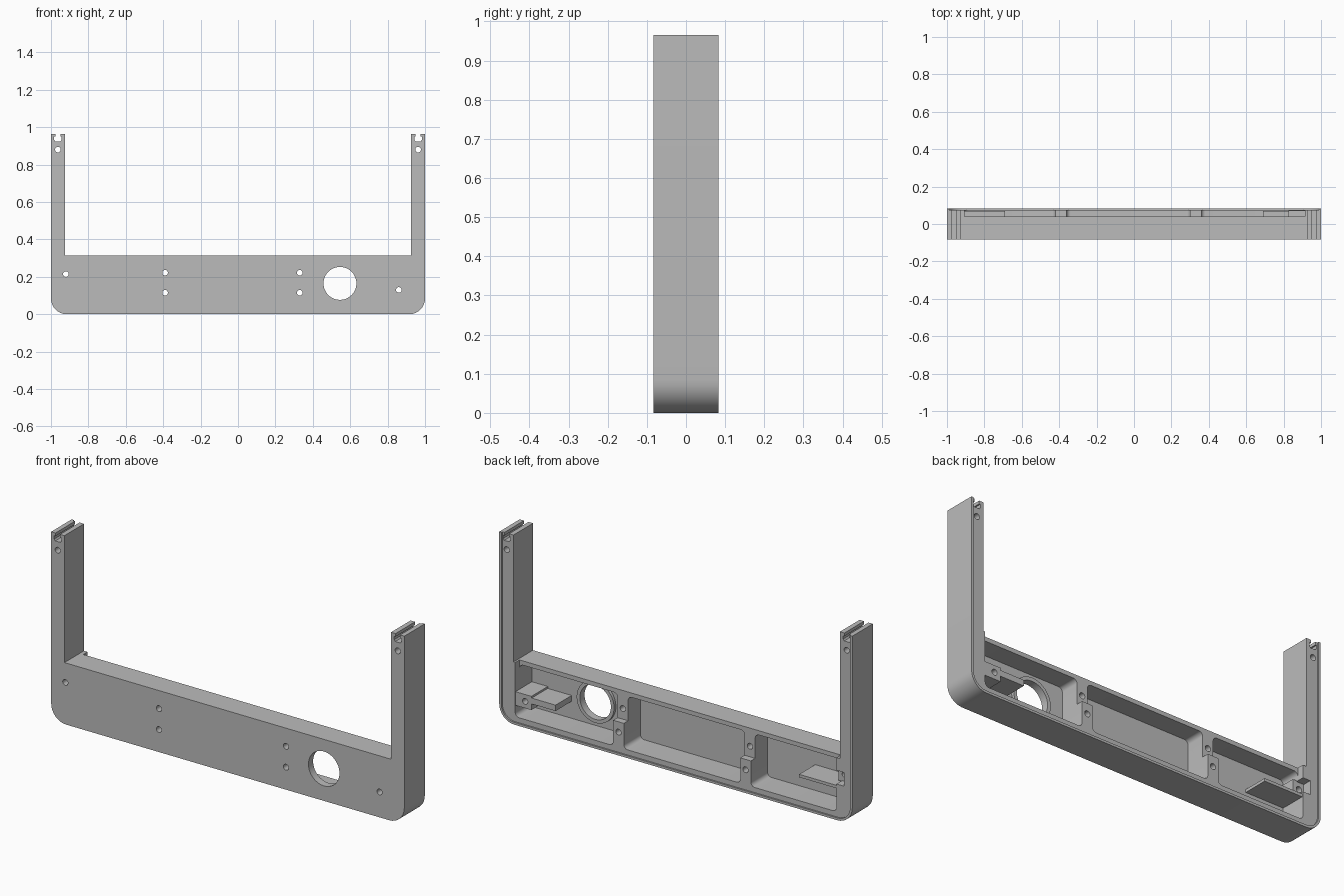
import bpy, bmesh, math

cube = bpy.data.objects.get("Cube")
if cube:
    bpy.data.objects.remove(cube, do_unlink=True)

FRONT, BACK, FLOOR, STEP = -0.083, 0.083, -0.06, 0.04

grey = bpy.data.materials.new("plain_grey")
grey.use_nodes = True
grey.diffuse_color = (0.5, 0.5, 0.5, 1)
grey.node_tree.nodes["Principled BSDF"].inputs["Base Color"].default_value = (0.5, 0.5, 0.5, 1)


def prism(name, outline, y0, y1):
    """Extrude an x/z outline along y."""
    bm = bmesh.new()
    face = bm.faces.new([bm.verts.new((x, y0, z)) for x, z in outline])
    new = bmesh.ops.extrude_face_region(bm, geom=[face])["geom"]
    bmesh.ops.translate(bm, vec=(0, y1 - y0, 0),
                        verts=[v for v in new if isinstance(v, bmesh.types.BMVert)])
    bmesh.ops.recalc_face_normals(bm, faces=bm.faces)
    mesh = bpy.data.meshes.new(name)
    bm.to_mesh(mesh)
    bm.free()
    mesh.materials.append(grey)
    obj = bpy.data.objects.new(name, mesh)
    bpy.context.collection.objects.link(obj)
    return obj


def arc(cx, cz, r, start, end, steps=8):
    angles = [math.radians(start + (end - start) * i / steps) for i in range(steps + 1)]
    return [(cx + r * math.cos(a), cz + r * math.sin(a)) for a in angles]


def circle(x, z, r, steps=24):
    return arc(x, z, r, 0, 360, steps)[:-1]


def rect(x0, x1, z0, z1, r=0):
    if not r:
        return [(x0, z0), (x1, z0), (x1, z1), (x0, z1)]
    return (arc(x0 + r, z0 + r, r, 180, 270) + arc(x1 - r, z0 + r, r, 270, 360)
            + arc(x1 - r, z1 - r, r, 0, 90) + arc(x0 + r, z1 - r, r, 90, 180))


def combine(target, other, operation="DIFFERENCE"):
    mod = target.modifiers.new("combine", "BOOLEAN")
    mod.operation, mod.solver, mod.object = operation, "EXACT", other
    bpy.context.view_layer.objects.active = target
    bpy.ops.object.modifier_apply(modifier=mod.name)
    bpy.data.objects.remove(other, do_unlink=True)


def cut(outline, y0, y1):
    combine(frame, prism("cutter", outline, y0, y1))


def add(outline, y0, y1):
    combine(frame, prism("addition", outline, y0, y1), "UNION")


# U-shaped frame with rounded lower corners
TOP, SILL, ARM = 0.965, 0.315, 0.925
frame = prism("frame", arc(-0.915, 0.085, 0.085, 180, 270) + arc(0.915, 0.085, 0.085, 270, 360)
              + [(1, TOP), (ARM, TOP), (ARM, SILL), (-ARM, SILL), (-ARM, TOP), (-1, TOP)],
              FRONT, BACK)

# Thin lip along the outer back edge
R = 0.073
cut(arc(-0.915, 0.085, R, 180, 270) + arc(0.915, 0.085, R, 270, 360)
    + [(0.988, 1.1), (-0.988, 1.1)], 0.075, 0.2)

# Three open pockets in the back, separated by two ribs
for x0, x1 in ((-0.905, -0.42), (-0.36, 0.3), (0.36, 0.915)):
    cut(rect(x0, x1, 0.038, 0.293, 0.022), FLOOR, 0.2)

# Stepped upper rim and rib tops
cut(rect(-0.905, 0.915, 0.168, 0.4), STEP, 0.2)

# Inner shelves and screw bosses
add(rect(0.69, 0.93, 0.125, 0.155), FLOOR - 0.01, 0.07)
add(rect(0.825, 0.93, 0.095, 0.165), FLOOR - 0.01, 0.073)
add(rect(-0.93, -0.69, 0.155, 0.17), FLOOR - 0.01, 0.07)
add(rect(-0.93, -0.885, 0.175, 0.255), FLOOR - 0.01, 0.03)
cut(rect(-0.947, -0.88, 0.18, 0.25), 0.03, 0.2)

# Large round opening with a raised collar
add(circle(0.545, 0.165, 0.106, 48), FLOOR - 0.01, FLOOR + 0.015)
cut(circle(0.545, 0.165, 0.088, 48), -0.2, 0.0)

# Screw holes
for x, z in ((-0.39, 0.115), (-0.39, 0.222), (0.33, 0.115), (0.33, 0.222),
             (-0.92, 0.215), (0.86, 0.13), (-0.963, 0.88), (0.963, 0.88)):
    cut(circle(x, z, 0.015), -0.2, 0.2)

# Keyed slots across the arm tips
half = [(0.013, 1.0), (0.013, 0.949), (0.02, 0.949), (0.02, 0.932), (0.014, 0.924)]
for side in (-1, 1):
    cx = side * 0.963
    cut([(cx + x, z) for x, z in half] + [(cx - x, z) for x, z in reversed(half)], -0.2, 0.2)

# Crisp edges with smooth round surfaces
bpy.ops.object.select_all(action="DESELECT")
frame.select_set(True)
bpy.context.view_layer.objects.active = frame
bpy.ops.object.shade_smooth_by_angle(angle=math.radians(30))
